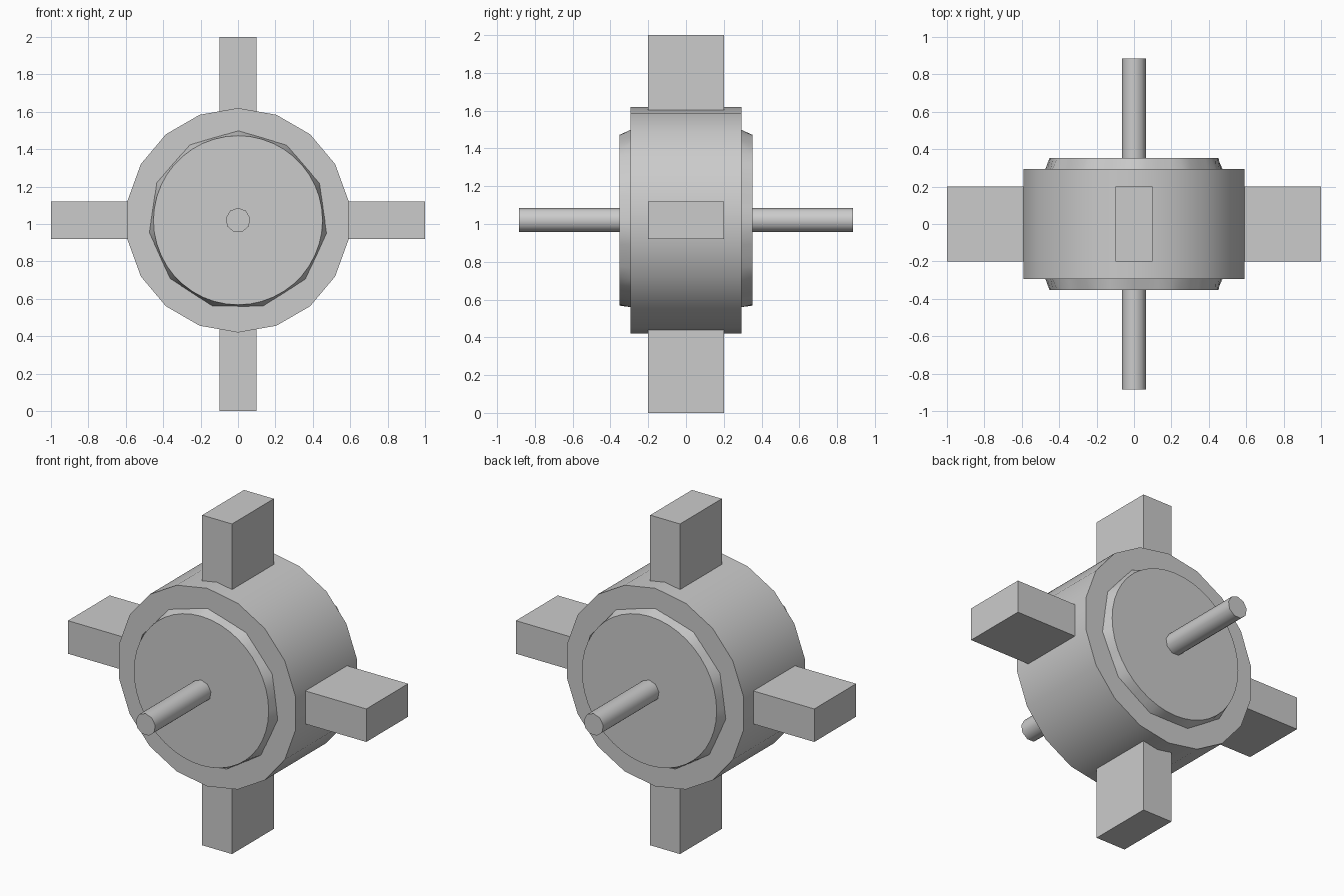
import bpy
import math

if "Cube" in bpy.data.objects:
    bpy.data.objects.remove(bpy.data.objects["Cube"], do_unlink=True)

AXIS_Z = 1.02

grey = bpy.data.materials.new("plain grey")
grey.use_nodes = True
grey.diffuse_color = (0.6, 0.6, 0.6, 1)
grey.node_tree.nodes["Principled BSDF"].inputs["Base Color"].default_value = (0.6, 0.6, 0.6, 1)


def finish(name, verts, faces, smooth=True):
    mesh = bpy.data.meshes.new(name)
    mesh.from_pydata(verts, [], faces)
    mesh.materials.append(grey)
    obj = bpy.data.objects.new(name, mesh)
    bpy.context.collection.objects.link(obj)
    bpy.ops.object.select_all(action="DESELECT")
    obj.select_set(True)
    bpy.context.view_layer.objects.active = obj
    bpy.ops.object.mode_set(mode="EDIT")
    bpy.ops.mesh.select_all(action="SELECT")
    bpy.ops.mesh.normals_make_consistent(inside=False)
    bpy.ops.object.mode_set(mode="OBJECT")
    if smooth:
        bpy.ops.object.shade_smooth_by_angle(angle=math.radians(50))
    return obj


def ring(y, radius, count, sides=None):
    """Points around the axis; sides flattens the circle into a coarser polygon."""
    points = []
    for i in range(count):
        a = math.tau * i / count
        r = radius
        if sides:
            step = math.tau / sides
            r *= math.cos(step / 2) / math.cos(a % step - step / 2)
        points.append((r * math.sin(a), y, AXIS_Z + r * math.cos(a)))
    return points


def loft(name, first, second):
    n = len(first)
    faces = [(i, (i + 1) % n, n + (i + 1) % n, n + i) for i in range(n)]
    faces += [tuple(range(n)), tuple(range(n, 2 * n))]
    return finish(name, first + second, faces)


# Wide drum and the thin shaft through it
loft("drum", ring(-0.295, 0.6, 18), ring(0.295, 0.6, 18))
loft("shaft", ring(-0.885, 0.066, 9), ring(0.885, 0.066, 9))

# End caps: round outer face blending into a coarse polygon at the drum
for side, name in ((-1, "front_cap"), (1, "back_cap")):
    loft(name, ring(side * 0.29, 0.48, 44, 11), ring(side * 0.352, 0.452, 44))

# Four blocks radiating from the drum
for turn, name in enumerate(("top_block", "left_block", "bottom_block", "right_block")):
    a = turn * math.pi / 2
    tip = (2 - AXIS_Z, 1, AXIS_Z, 1)[turn]
    verts = []
    for r in (0.55, tip):
        for u, y in ((-0.1, -0.2), (0.1, -0.2), (0.1, 0.2), (-0.1, 0.2)):
            verts.append((r * math.sin(a) + u * math.cos(a), y,
                          AXIS_Z + r * math.cos(a) - u * math.sin(a)))
    sides = [(i, (i + 1) % 4, 4 + (i + 1) % 4, 4 + i) for i in range(4)]
    finish(name, verts, sides + [(0, 1, 2, 3), (4, 5, 6, 7)], smooth=False)
